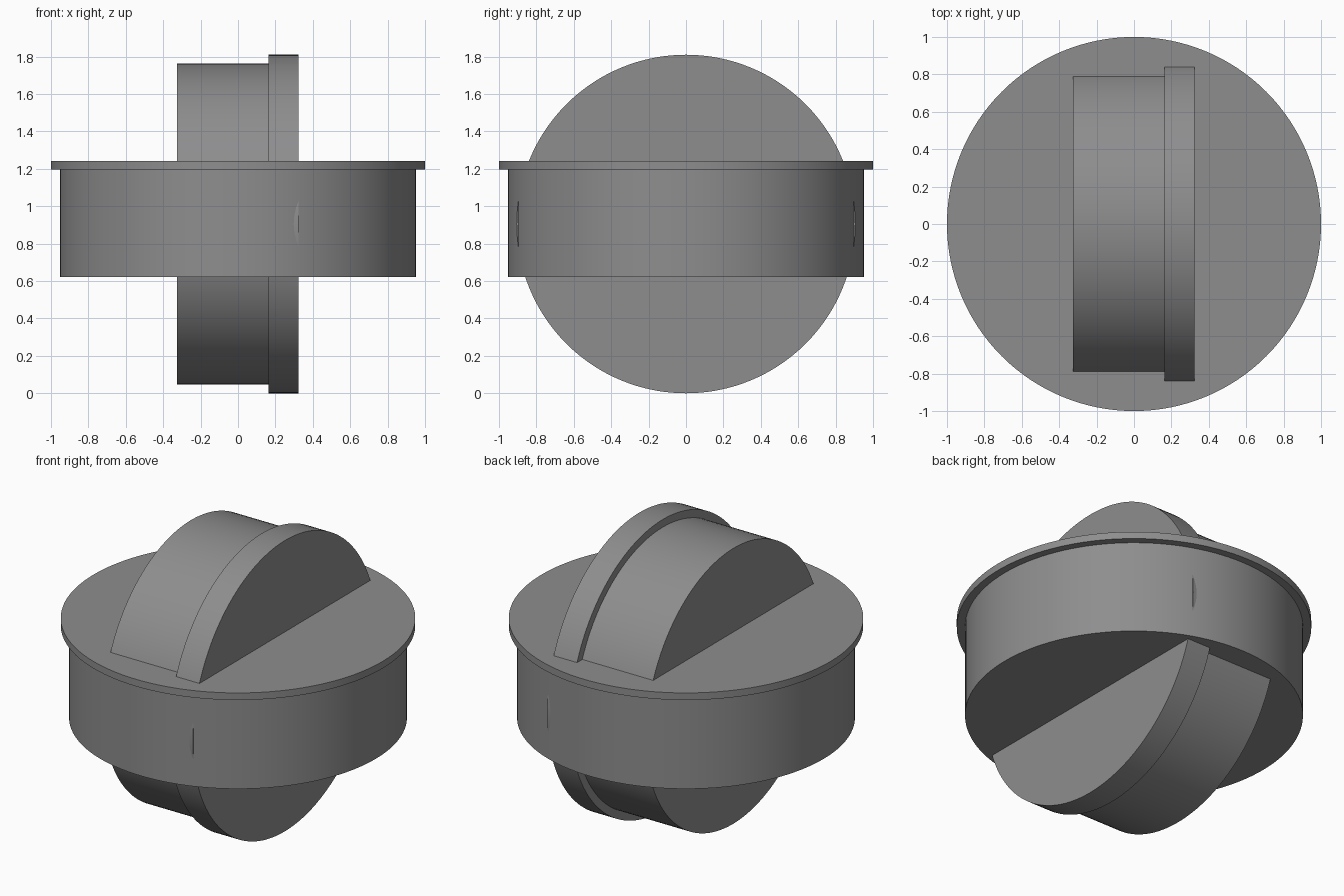
import bpy, bmesh
from math import cos, sin, pi, radians

if "Cube" in bpy.data.objects:
    bpy.data.objects.remove(bpy.data.objects["Cube"])

SEGMENTS = 128

# Dark grey finish shared by both parts
dark_grey = bpy.data.materials.new("dark_grey")
dark_grey.diffuse_color = (0.27, 0.27, 0.275, 1)
dark_grey.use_nodes = True
dark_grey.node_tree.nodes["Principled BSDF"].inputs["Base Color"].default_value = dark_grey.diffuse_color


def turned_part(name, profile, location=(0, 0, 0), rotation=(0, 0, 0)):
    """Solid of revolution about local z from (radius, height) pairs, capped at both ends."""
    bm = bmesh.new()
    rings = []
    for r, h in profile:
        rings.append([bm.verts.new((r * cos(2 * pi * i / SEGMENTS),
                                    r * sin(2 * pi * i / SEGMENTS), h))
                      for i in range(SEGMENTS)])
    for low, high in zip(rings, rings[1:]):
        for i in range(SEGMENTS):
            j = (i + 1) % SEGMENTS
            bm.faces.new((low[i], low[j], high[j], high[i]))
    bm.faces.new(rings[0][::-1])
    bm.faces.new(rings[-1])
    bmesh.ops.recalc_face_normals(bm, faces=bm.faces)
    mesh = bpy.data.meshes.new(name)
    bm.to_mesh(mesh)
    bm.free()
    mesh.materials.append(dark_grey)
    obj = bpy.data.objects.new(name, mesh)
    bpy.context.collection.objects.link(obj)
    obj.location, obj.rotation_euler = location, rotation
    bpy.ops.object.select_all(action='DESELECT')
    obj.select_set(True)
    bpy.context.view_layer.objects.active = obj
    bpy.ops.object.shade_smooth_by_angle(angle=radians(30))
    return obj


# Wide level drum with a thin flange around its top
turned_part("level_drum",
            [(0.953, 0.622), (0.953, 1.197), (1.0, 1.197), (1.0, 1.241)])

# Upright wheel crossing the drum, with a thicker flange on the right
turned_part("upright_wheel",
            [(0.857, -0.326), (0.857, 0.162), (0.905, 0.162), (0.905, 0.323)],
            location=(0, 0, 0.905), rotation=(0, radians(90), 0))
